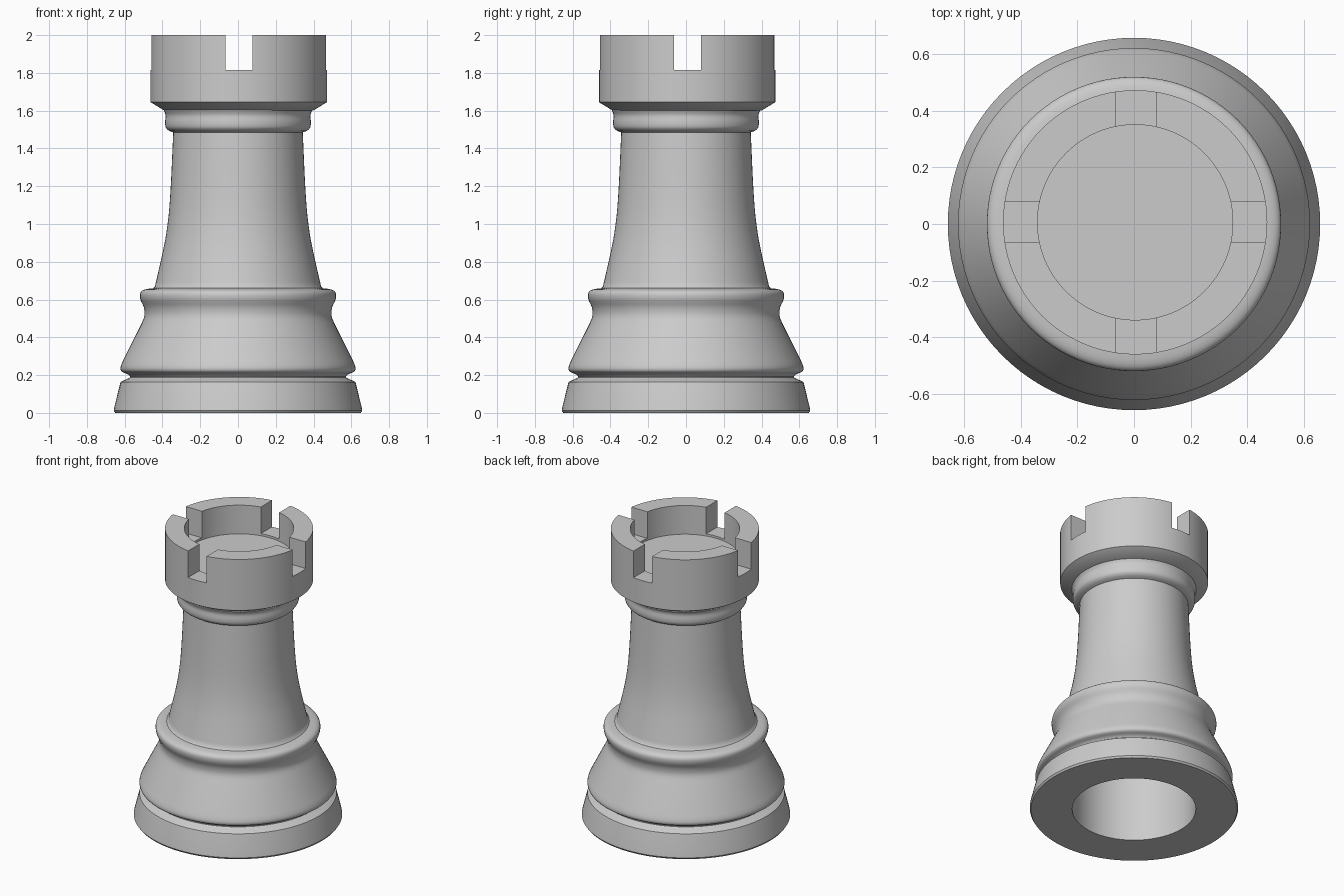
import bpy
import bmesh
import math
from mathutils import Vector

cube = bpy.data.objects.get("Cube")
if cube:
    bpy.data.objects.remove(cube)

SIDES = 96

grey = bpy.data.materials.new("plain_grey")
grey.use_nodes = True
COLOUR = (0.6, 0.6, 0.6, 1)
grey.diffuse_color = COLOUR
grey.node_tree.nodes["Principled BSDF"].inputs["Base Color"].default_value = COLOUR


def add_object(name, bm):
    mesh = bpy.data.meshes.new(name)
    bmesh.ops.recalc_face_normals(bm, faces=bm.faces)
    bm.to_mesh(mesh)
    bm.free()
    mesh.materials.append(grey)
    obj = bpy.data.objects.new(name, mesh)
    bpy.context.collection.objects.link(obj)
    return obj


def lathe(name, profile):
    """Revolve (radius, height) points that start and end on the axis."""
    bm = bmesh.new()
    verts = [bm.verts.new((r, 0, z)) for r, z in profile]
    edges = [bm.edges.new(pair) for pair in zip(verts, verts[1:])]
    bmesh.ops.spin(bm, geom=verts + edges, cent=(0, 0, 0), axis=(0, 0, 1),
                   angle=math.tau, steps=SIDES)
    bmesh.ops.remove_doubles(bm, verts=bm.verts, dist=0.0005)
    return add_object(name, bm)


def smooth(points, steps=5):
    """Soften a run of profile points with a Catmull-Rom curve."""
    pts = [Vector(p) for p in points]
    pts = [pts[0]] + pts + [pts[-1]]
    out = []
    for a, b, c, d in zip(pts, pts[1:], pts[2:], pts[3:]):
        for i in range(steps):
            t = i / steps
            p = (2 * b + (c - a) * t + (2 * a - 5 * b + 4 * c - d) * t ** 2
                 + (3 * b - a - 3 * c + d) * t ** 3) / 2
            out.append(tuple(p))
    return out + [points[-1]]


# Turned body: hollow underside, foot, groove, bell, collar, shaft, neck ring
hollow = [(0, 0.6), (0.39, 0.6), (0.39, 0)]
foot = [(0.65, 0), (0.658, 0.012), (0.655, 0.03), (0.622, 0.163)]
groove = smooth([(0.605, 0.172), (0.572, 0.188), (0.585, 0.205), (0.615, 0.218),
                 (0.622, 0.24), (0.61, 0.275)], 3)
bell = smooth([(0.51, 0.475), (0.495, 0.515), (0.499, 0.56), (0.517, 0.6),
               (0.518, 0.635), (0.495, 0.653), (0.45, 0.66)], 3)
shaft = smooth([(0.44, 0.67), (0.41, 0.8), (0.385, 0.92), (0.367, 1.05),
                (0.355, 1.22), (0.343, 1.485)], 4)
neck = smooth([(0.365, 1.493), (0.382, 1.51), (0.386, 1.54), (0.383, 1.575),
               (0.393, 1.6)], 3)
body = lathe("body", hollow + foot + groove + bell + shaft + neck
             + [(0.393, 1.63), (0, 1.63)])

# Crown with a sunken floor
crown = lathe("crown", [(0, 1.6), (0.393, 1.6), (0.467, 1.645), (0.467, 2.0),
                        (0.345, 2.0), (0.345, 1.8), (0, 1.8)])
crown.location = (0.004, 0.006, 0)

# Two crossing bars cut the four notches
for name, size in (("notch_cutter_x", (1.2, 0.142, 0.4)),
                   ("notch_cutter_y", (0.142, 1.2, 0.4))):
    bm = bmesh.new()
    bmesh.ops.create_cube(bm, size=1)
    bmesh.ops.scale(bm, vec=size, verts=bm.verts)
    cutter = add_object(name, bm)
    cutter.location = (0.006, 0.008, 2.015)
    cutter.hide_render = True
    cut = crown.modifiers.new(name, 'BOOLEAN')
    cut.operation = 'DIFFERENCE'
    cut.solver = 'EXACT'
    cut.object = cutter

# Bake the cuts, then drop the cutters
bpy.context.view_layer.update()
graph = bpy.context.evaluated_depsgraph_get()
baked = bpy.data.meshes.new_from_object(crown.evaluated_get(graph))
crown.modifiers.clear()
crown.data = baked
for name in ("notch_cutter_x", "notch_cutter_y"):
    bpy.data.objects.remove(bpy.data.objects[name])

# Smooth shading with crisp edges
bpy.ops.object.select_all(action='DESELECT')
for obj in (body, crown):
    obj.select_set(True)
bpy.context.view_layer.objects.active = body
bpy.ops.object.shade_smooth_by_angle(angle=math.radians(35))
